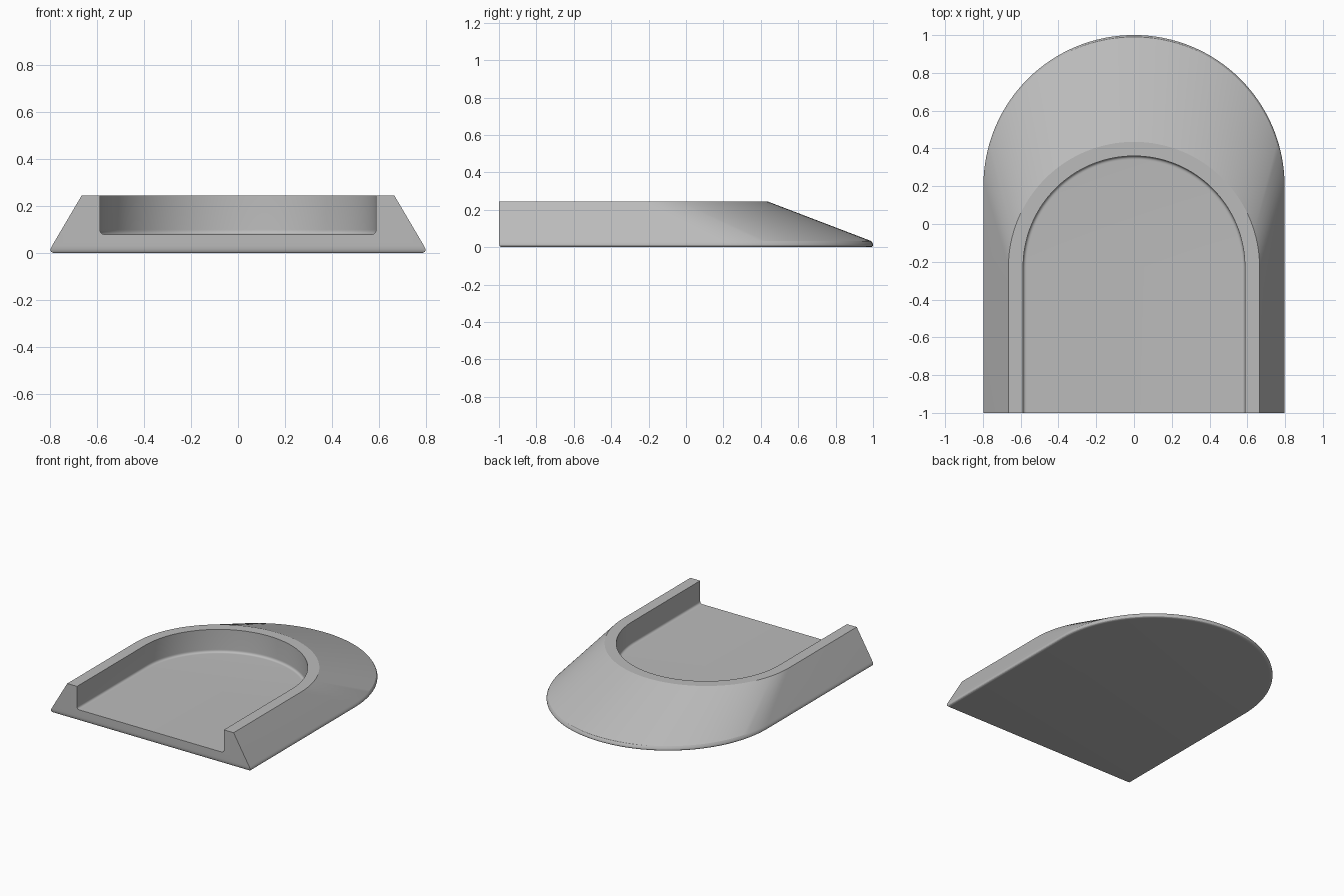
import bpy
import bmesh
from math import cos, sin, pi, radians

cube = bpy.data.objects.get("Cube")
if cube:
    bpy.data.objects.remove(cube, do_unlink=True)

ARC_STEPS = 64
ROUND_STEPS = 8
FRONT = -1.0


def bezier(a, b, c, t):
    """Quadratic curve through matching tuples."""
    return tuple((1 - t) ** 2 * p + 2 * t * (1 - t) * q + t * t * r
                 for p, q, r in zip(a, b, c))


# Each ring is an arch: (half width, arc centre y, height, front y)
rings = []

# Rounded lower edge
for i in range(ROUND_STEPS + 1):
    rings.append(bezier((0.775, 0.205, 0, FRONT + 0.015),
                        (0.81, 0.205, 0, FRONT),
                        (0.79, 0.2, 0.033, FRONT), i / ROUND_STEPS))

# Flat rim on top of the sloping sides, then down the inner wall
rings.append((0.665, -0.23, 0.245, FRONT))
rings.append((0.587, -0.227, 0.245, FRONT))

# Fillet where the inner wall meets the recessed floor
for i in range(ROUND_STEPS + 1):
    rings.append(bezier((0.587, -0.227, 0.1, FRONT),
                        (0.587, -0.227, 0.08, FRONT),
                        (0.567, -0.227, 0.08, FRONT), i / ROUND_STEPS))


def arch(bm, half, centre, z, front):
    """Open arch from the front right corner round the back to the front left."""
    pts = [(half, front)]
    for k in range(ARC_STEPS + 1):
        a = pi * k / ARC_STEPS
        pts.append((half * cos(a), centre + half * sin(a)))
    pts.append((-half, front))
    return [bm.verts.new((x, y, z)) for x, y in pts]


bm = bmesh.new()
loops = [arch(bm, *ring) for ring in rings]

# Skin between neighbouring arches
for low, high in zip(loops, loops[1:]):
    for k in range(len(low) - 1):
        bm.faces.new((low[k], low[k + 1], high[k + 1], high[k]))

# Underside and recessed floor
bm.faces.new(loops[0])
bm.faces.new(loops[-1])

# Rounded lower front edge
for low, high in zip(loops[:ROUND_STEPS], loops[1:ROUND_STEPS + 1]):
    bm.faces.new((low[0], high[0], high[-1], low[-1]))

# Open front end
ends = loops[ROUND_STEPS:]
bm.faces.new([r[0] for r in ends] + [r[-1] for r in reversed(ends)])

bmesh.ops.recalc_face_normals(bm, faces=bm.faces)
mesh = bpy.data.meshes.new("arched_tray")
bm.to_mesh(mesh)
bm.free()

tray = bpy.data.objects.new("arched_tray", mesh)
bpy.context.collection.objects.link(tray)

# Plain grey finish
grey = bpy.data.materials.new("plain_grey")
grey.use_nodes = True
colour = (0.5, 0.5, 0.5, 1)
grey.diffuse_color = colour
grey.node_tree.nodes["Principled BSDF"].inputs["Base Color"].default_value = colour
mesh.materials.append(grey)

# Smooth curves, crisp rim
bpy.ops.object.select_all(action="DESELECT")
tray.select_set(True)
bpy.context.view_layer.objects.active = tray
bpy.ops.object.shade_smooth_by_angle(angle=radians(18))
